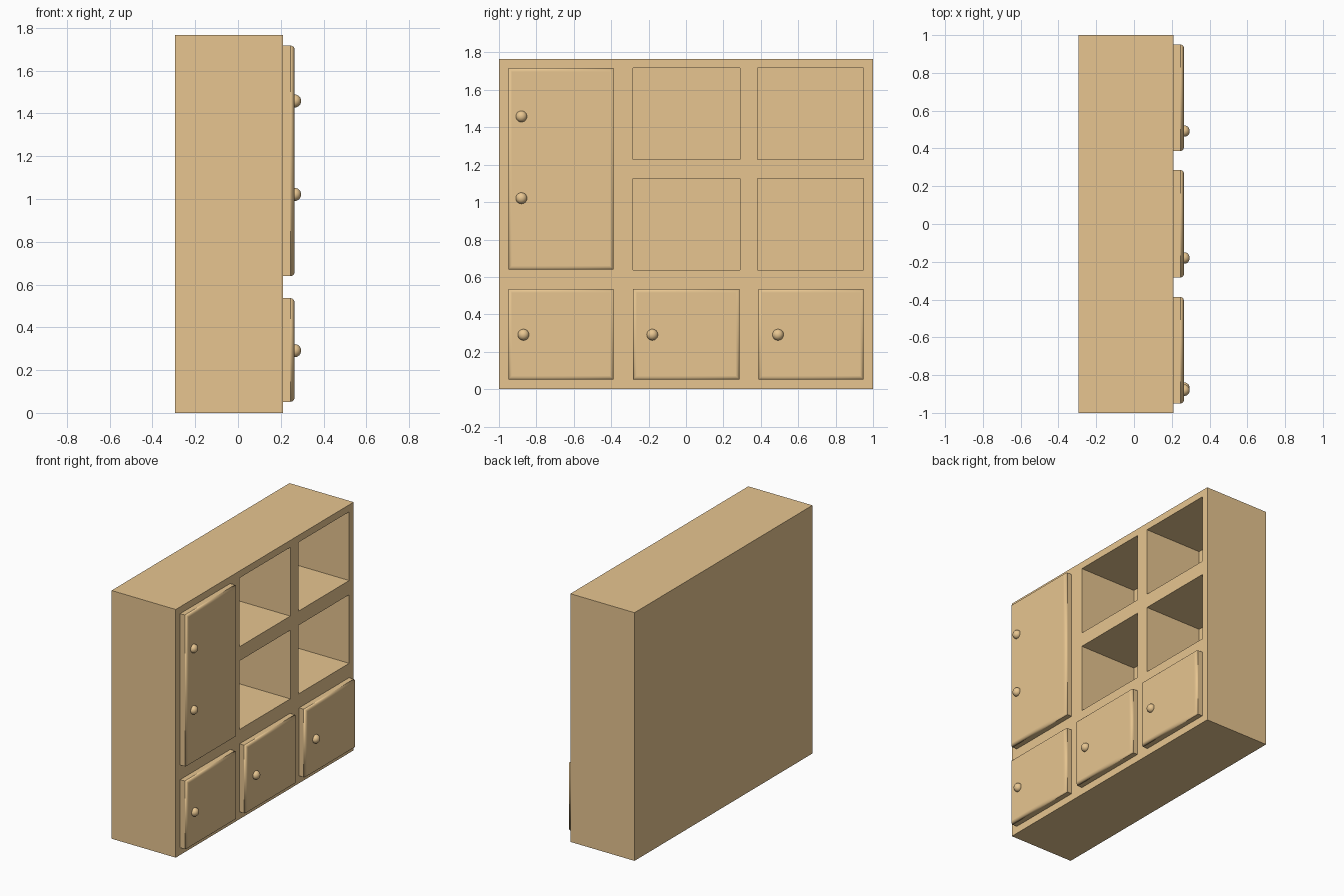
import bpy, bmesh
from mathutils import Vector, Matrix

if "Cube" in bpy.data.objects:
    bpy.data.objects.remove(bpy.data.objects["Cube"])

wood = bpy.data.materials.new("light wood")
wood.diffuse_color = (0.80, 0.56, 0.28, 1)
wood.use_nodes = True
wood.node_tree.nodes["Principled BSDF"].inputs["Base Color"].default_value = wood.diffuse_color

BACK, FRONT, DOOR_FRONT = -0.295, 0.21, 0.264
HEIGHT = 1.766
COLS = [(-0.952, -0.386), (-0.284, 0.288), (0.383, 0.95)]
ROWS = [(0.052, 0.537), (0.638, 1.126), (1.227, 1.716)]


def finish(bm, name, smooth):
    # smooth is a rule deciding which faces get smooth shading
    mesh = bpy.data.meshes.new(name)
    bmesh.ops.recalc_face_normals(bm, faces=bm.faces[:])
    for f in bm.faces:
        f.smooth = smooth(f)
    bm.to_mesh(mesh)
    bm.free()
    mesh.materials.append(wood)
    ob = bpy.data.objects.new(name, mesh)
    bpy.context.collection.objects.link(ob)


def box(lo, hi):
    bm = bmesh.new()
    lo, hi = Vector(lo), Vector(hi)
    m = Matrix.Translation((lo + hi) / 2) @ Matrix.Diagonal((*(hi - lo), 1))
    bmesh.ops.create_cube(bm, size=1, matrix=m)
    return bm


# Cabinet body: cut along the cell lines, then push the open cells inward
bm = box((BACK, -1, 0), (FRONT, 1, HEIGHT))
for axis, spans in (((0, 1, 0), COLS), ((0, 0, 1), ROWS)):
    for v in (v for span in spans for v in span):
        bmesh.ops.bisect_plane(bm, geom=bm.verts[:] + bm.edges[:] + bm.faces[:],
                               plane_co=Vector(axis) * v, plane_no=axis)


def is_open_cell(f):
    c = f.calc_center_median()
    return (c.x > FRONT - 0.001 and any(a < c.y < b for a, b in COLS[1:])
            and any(a < c.z < b for a, b in ROWS[1:]))


cells = [f for f in bm.faces if is_open_cell(f)]
new = bmesh.ops.extrude_face_region(bm, geom=cells)["geom"]
bmesh.ops.translate(bm, vec=(-0.238 - FRONT, 0, 0),
                    verts=[g for g in new if isinstance(g, bmesh.types.BMVert)])
bmesh.ops.delete(bm, geom=[f for f in cells if f.is_valid], context='FACES_ONLY')
finish(bm, "cabinet_body", lambda f: False)


# Doors: slabs with rounded front edges
def door(name, y, z):
    bm = box((FRONT, y[0], z[0]), (DOOR_FRONT, y[1], z[1]))
    edges = [e for e in bm.edges if all(v.co.x > FRONT + 0.01 for v in e.verts)]
    bmesh.ops.bevel(bm, geom=edges, offset=0.018, segments=5, profile=0.5,
                    affect='EDGES')
    finish(bm, name, lambda f: max(abs(c) for c in f.normal) < 0.999)


door("tall_door", (-0.95, -0.387), (0.64, 1.717))
for i, y in enumerate([(-0.95, -0.387), (-0.283, 0.286), (0.387, 0.95)]):
    door(f"lower_door_{i + 1}", y, (0.052, 0.536))

# Round knobs
for i, (y, z) in enumerate([(-0.88, 1.458), (-0.88, 1.021), (-0.869, 0.291),
                            (-0.18, 0.291), (0.492, 0.291)]):
    bm = bmesh.new()
    m = Matrix.Translation((0.267, y, z)) @ Matrix.Diagonal((0.028, 0.03, 0.03, 1))
    bmesh.ops.create_uvsphere(bm, u_segments=24, v_segments=16, radius=1, matrix=m)
    finish(bm, f"knob_{i + 1}", lambda f: True)
